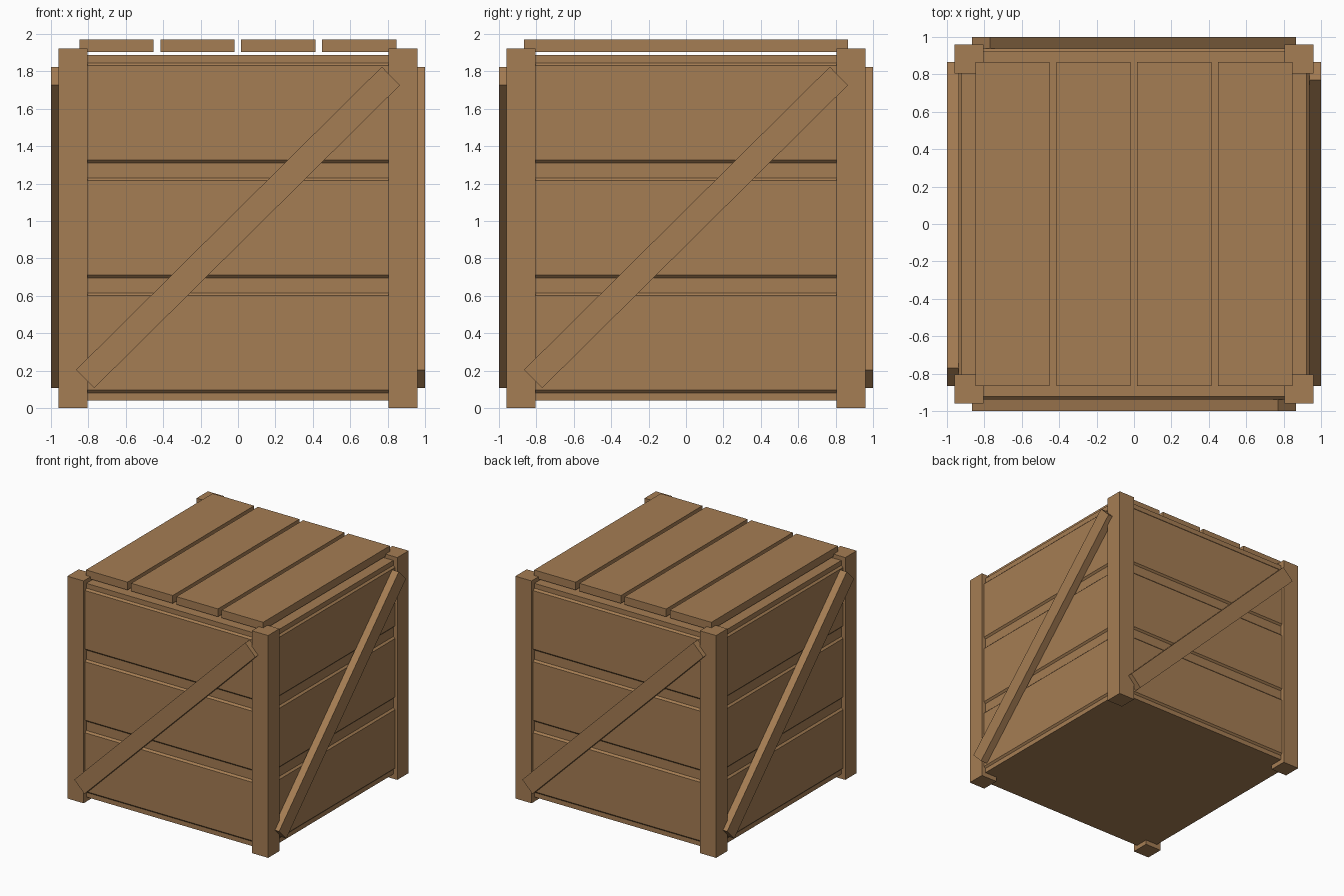
import bpy, bmesh
from math import atan2, hypot, pi
from mathutils import Matrix, Vector

if "Cube" in bpy.data.objects:
    bpy.data.objects.remove(bpy.data.objects["Cube"])

wood = bpy.data.materials.new("brown wood")
wood.diffuse_color = (0.376, 0.205, 0.087, 1)
wood.use_nodes = True
wood.node_tree.nodes["Principled BSDF"].inputs["Base Color"].default_value = wood.diffuse_color


def finish(name, bm, matrix=Matrix()):
    bmesh.ops.recalc_face_normals(bm, faces=bm.faces)
    mesh = bpy.data.meshes.new(name)
    bm.to_mesh(mesh)
    bm.free()
    mesh.materials.append(wood)
    ob = bpy.data.objects.new(name, mesh)
    ob.matrix_world = matrix
    bpy.context.collection.objects.link(ob)
    return ob


def box(name, lo, hi, matrix=Matrix()):
    lo, hi = Vector(lo), Vector(hi)
    bm = bmesh.new()
    bmesh.ops.create_cube(bm, size=1, matrix=Matrix.Translation((lo + hi) / 2)
                          @ Matrix.Diagonal((*(hi - lo), 1)))
    return finish(name, bm, matrix)


def plank(name, z0, z1, matrix):
    # raised side board with sloped top and bottom edges
    c, back, face = 0.015, -0.91, -0.937
    profile = [(back, z0), (-0.922, z0), (face, z0 + c),
               (face, z1 - c), (-0.922, z1), (back, z1)]
    bm = bmesh.new()
    f = bm.faces.new([bm.verts.new((-0.83, y, z)) for y, z in profile])
    ext = bmesh.ops.extrude_face_region(bm, geom=[f])
    vs = [g for g in ext["geom"] if isinstance(g, bmesh.types.BMVert)]
    bmesh.ops.translate(bm, verts=vs, vec=(1.66, 0, 0))
    finish(name, bm, matrix)


# inner crate body
box("crate_body", (-0.922, -0.922, 0.04), (0.922, 0.922, 1.887))

# four identical sides, turned about the vertical axis
dx, dz = 1.635, 1.62
length, angle = hypot(dx, dz), atan2(dz, dx)
for i in range(4):
    turn = Matrix.Rotation(i * pi / 2, 4, 'Z')
    box(f"corner_post_{i}", (-0.96, -0.96, 0), (-0.805, -0.805, 1.922), turn)
    for j in range(3):
        z = 0.08 + j * 0.615
        plank(f"side_plank_{i}_{j}", z, z + 0.535, turn)
    # diagonal brace
    tilt = turn @ Matrix.Translation((0, 0, 0.965)) @ Matrix.Rotation(-angle, 4, 'Y')
    box(f"diagonal_brace_{i}", (-length / 2, -1.0, -0.069),
        (length / 2, -0.935, 0.069), tilt)

# lid boards
for k in range(4):
    x = -0.848 + k * 0.4325
    box(f"lid_board_{k}", (x, -0.865, 1.902), (x + 0.397, 0.865, 1.97))
